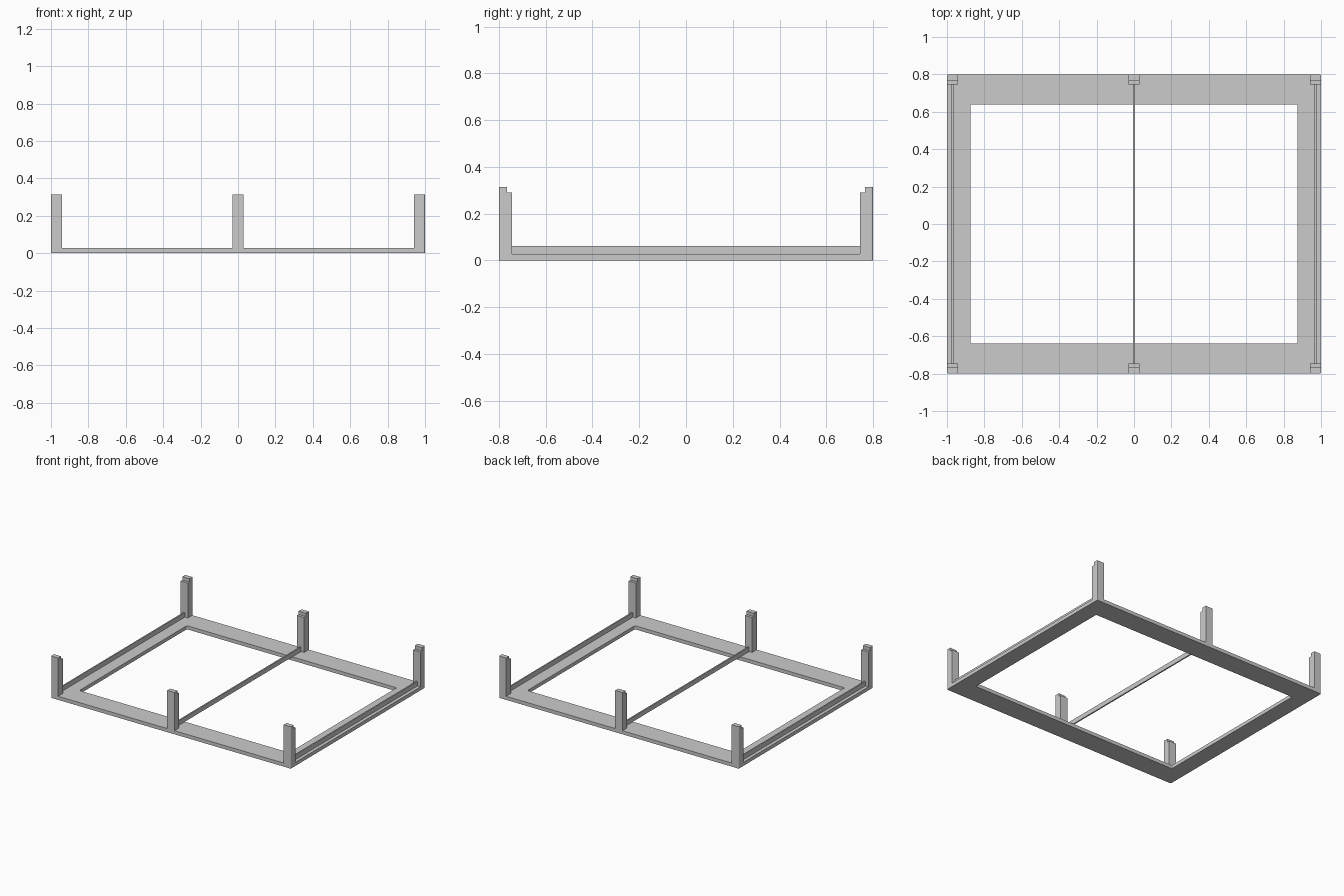
import bpy
import bmesh
from math import cos, sin, pi

default = bpy.data.objects.get("Cube")
if default:
    bpy.data.objects.remove(default)

grey = bpy.data.materials.new("light grey")
grey.use_nodes = True
colour = (0.6, 0.6, 0.6, 1)
grey.diffuse_color = colour
grey.node_tree.nodes["Principled BSDF"].inputs["Base Color"].default_value = colour

HALF_X, HALF_Y = 1.0, 0.8
BASE_TOP, RAIL_TOP = 0.027, 0.062
LEDGE_TOP, POST_TOP = 0.29, 0.315
POST_W, POST_D, TOP_D = 0.06, 0.055, 0.035
ROUND = 0.008


def finish(name, bm):
    bmesh.ops.recalc_face_normals(bm, faces=bm.faces)
    mesh = bpy.data.meshes.new(name)
    bm.to_mesh(mesh)
    bm.free()
    mesh.materials.append(grey)
    obj = bpy.data.objects.new(name, mesh)
    bpy.context.collection.objects.link(obj)
    return obj


def add_box(bm, x0, x1, y0, y1, z0, z1):
    verts = bmesh.ops.create_cube(bm, size=1)["verts"]
    for v in verts:
        v.co.x = x1 if v.co.x > 0 else x0
        v.co.y = y1 if v.co.y > 0 else y0
        v.co.z = z1 if v.co.z > 0 else z0
    return verts


def rounded_loop(bm, hx, hy, z, r=ROUND, steps=4):
    loop = []
    for corner, (sx, sy) in enumerate([(1, 1), (-1, 1), (-1, -1), (1, -1)]):
        for i in range(steps + 1):
            a = (corner + i / steps) * pi / 2
            loop.append(bm.verts.new((sx * (hx - r) + r * cos(a),
                                      sy * (hy - r) + r * sin(a), z)))
    return loop


# Flat base frame: outer and inner rounded loops, bridged into a ring
bm = bmesh.new()
loops = [rounded_loop(bm, hx, hy, z) for hx, hy, z in (
    (HALF_X, HALF_Y, 0), (HALF_X, HALF_Y, BASE_TOP),
    (0.875, 0.64, BASE_TOP), (0.875, 0.64, 0))]
for k, lower in enumerate(loops):
    upper = loops[(k + 1) % len(loops)]
    for i in range(len(lower)):
        j = (i + 1) % len(lower)
        bm.faces.new((lower[i], lower[j], upper[j], upper[i]))
finish("base_frame", bm)


# Upright posts, each with a stepped ledge on its inner side
def make_post(name, x, side):
    bm = bmesh.new()
    profile = [(HALF_Y, BASE_TOP), (HALF_Y, POST_TOP),
               (HALF_Y - TOP_D, POST_TOP), (HALF_Y - TOP_D, LEDGE_TOP),
               (HALF_Y - POST_D, LEDGE_TOP), (HALF_Y - POST_D, BASE_TOP)]
    face = bm.faces.new([bm.verts.new((x - POST_W / 2, side * y, z))
                         for y, z in profile])
    result = bmesh.ops.extrude_face_region(bm, geom=[face])
    for v in result["geom"]:
        if isinstance(v, bmesh.types.BMVert):
            v.co.x += POST_W
    # Round the upright edge at the outer corner of the frame
    edges = [e for e in bm.edges if all(
        abs(abs(v.co.x) - HALF_X) < 1e-4 and abs(abs(v.co.y) - HALF_Y) < 1e-4
        for v in e.verts)]
    if edges:
        bmesh.ops.bevel(bm, geom=edges, offset=ROUND, segments=4,
                        profile=0.5, affect='EDGES')
    finish(name, bm)


edge_x = HALF_X - POST_W / 2
for x, label in ((-edge_x, "right"), (0, "middle"), (edge_x, "left")):
    for side, end in ((-1, "front"), (1, "back")):
        make_post(f"{end}_{label}_post", x, side)
    # Thin rail running between the front and back posts
    bm = bmesh.new()
    reach = HALF_Y - POST_D
    add_box(bm, x - 0.005, x + 0.005, -reach, reach, BASE_TOP, RAIL_TOP)
    finish(f"{label}_rail", bm)
